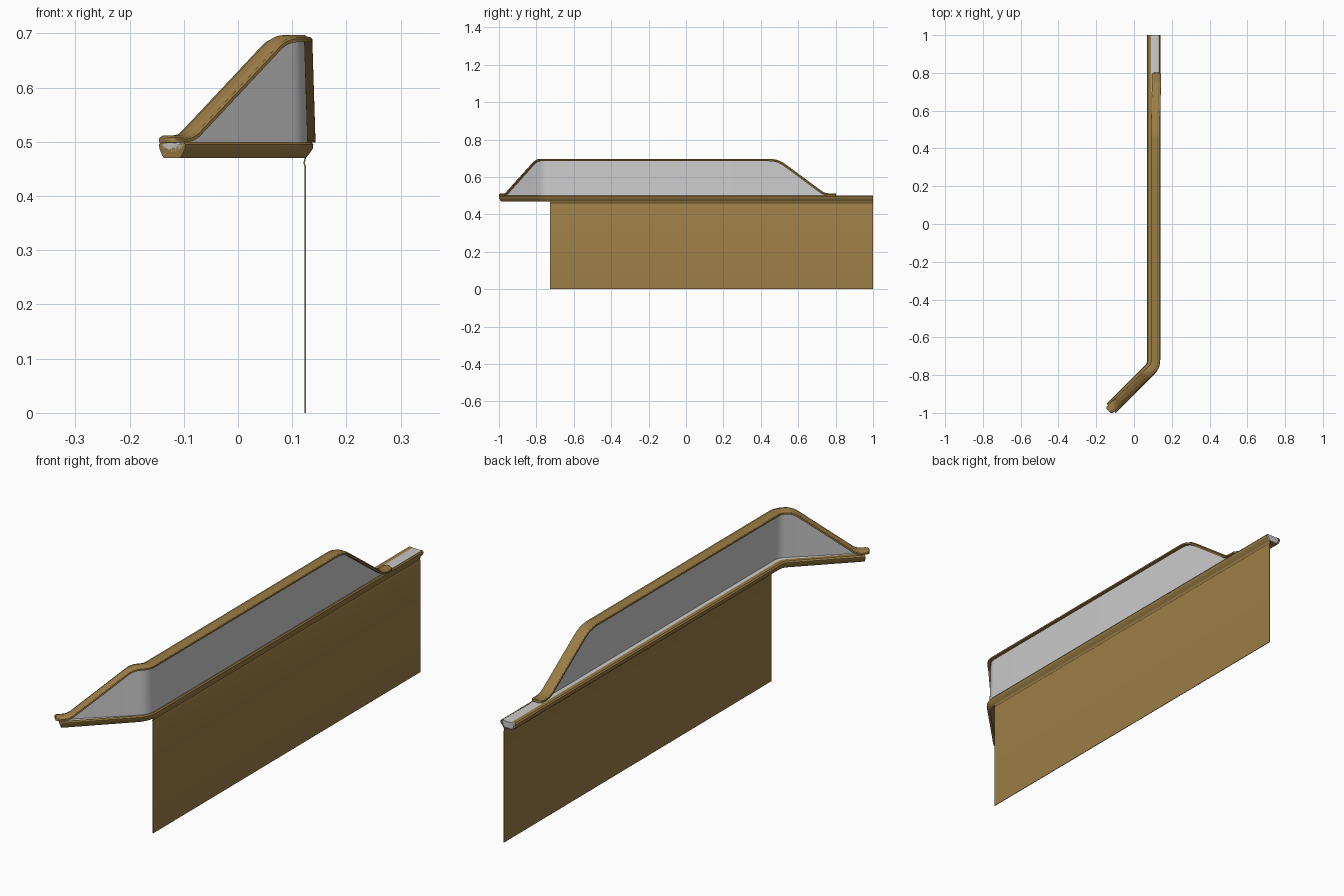
import bpy, bmesh, math
from mathutils import Vector

if "Cube" in bpy.data.objects:
    bpy.data.objects.remove(bpy.data.objects["Cube"])

brass = bpy.data.materials.new("bronze")
brass.diffuse_color = (0.33, 0.205, 0.06, 1)
brass.use_nodes = True
brass.node_tree.nodes["Principled BSDF"].inputs["Base Color"].default_value = brass.diffuse_color


def fillet(pts, radii, n=7):
    """Round each inner corner of a 3D polyline; radii are tangent lengths."""
    pts = [Vector(p) for p in pts]
    out = [pts[0]]
    for a, b, c, r in zip(pts, pts[1:], pts[2:], radii):
        p, q = b + (a - b).normalized() * r, b + (c - b).normalized() * r
        for i in range(n + 1):
            t = i / n
            out.append(p * (1 - t) ** 2 + b * 2 * t * (1 - t) + q * t * t)
    return out + [pts[-1]]


def frames(path):
    """Point, outward horizontal normal and upward normal at each station."""
    res = []
    for i, p in enumerate(path):
        t = Vector((0, 0, 0))
        if i:
            t += (p - path[i - 1]).normalized()
        if i < len(path) - 1:
            t += (path[i + 1] - p).normalized()
        t.normalize()
        n = Vector((t.y, -t.x, 0)).normalized()
        res.append((p, n, n.cross(t)))
    return res


def loft(name, rings, closed=True, caps=(True, True), mat=None):
    bm = bmesh.new()
    rows = [[bm.verts.new(v) for v in r] for r in rings]
    k = len(rows[0])
    for a, b in zip(rows, rows[1:]):
        for j in range(k if closed else k - 1):
            m = (j + 1) % k
            bm.faces.new((a[j], a[m], b[m], b[j]))
    if caps[0]:
        bm.faces.new(rows[0])
    if caps[1]:
        bm.faces.new(rows[-1][::-1])
    bmesh.ops.recalc_face_normals(bm, faces=bm.faces)
    me = bpy.data.meshes.new(name)
    bm.to_mesh(me)
    bm.free()
    ob = bpy.data.objects.new(name, me)
    bpy.context.collection.objects.link(ob)
    if mat:
        me.materials.append(mat)
    bpy.ops.object.select_all(action='DESELECT')
    ob.select_set(True)
    bpy.context.view_layer.objects.active = ob
    bpy.ops.object.shade_smooth_by_angle(angle=math.radians(30))
    return ob


def on_slope(y, z):
    return (y + 0.855, y, z)


# sill: bronze shell swept along the bent plan, grey core showing on top
sill_path = fillet([(-0.121, -0.976, 0), (0.105, -0.75, 0), (0.105, 1, 0)], [0.03])
sill_frames = frames(sill_path)
shell = [(-.014, .5), (-.030, .5), (-.035, .495), (-.034, .488), (-.028, .477), (-.022, .47),
         (.020, .47), (.028, .480), (.033, .488), (.034, .495), (.030, .5), (.026, .5)]
core = [(-.0145, .499), (-.028, .494), (-.020, .473), (.018, .473), (.028, .494), (.0265, .499)]


def plan_sweep(sec):
    return [[p + n * u + Vector((0, 0, z)) for u, z in sec] for p, n, _ in sill_frames]


loft("sill_shell", plan_sweep(shell), closed=False, caps=(True, False), mat=brass)
loft("sill_core", plan_sweep(core))

# upper edge line: low tip, rise, bend, long level run, fall, low end
edge = fillet([on_slope(-0.982, .503), on_slope(-0.955, .503), on_slope(-0.785, .688),
               (.105, -.75, .688), (.105, .49, .688), (.105, .74, .503), (.105, .79, .503)],
              [.022, .025, .022, .045, .03])


def lean(p):
    """Screen leans slightly outward towards its foot."""
    f = min(max((p.y + 0.98) / 0.25, 0), 1)
    return f * (0.014 - 0.006 * (p.z - 0.5) / 0.19)


edge_frames = frames(edge)
centre = [p + n * lean(p) for p, n, _ in edge_frames]

# glass screen between sill and edge line
rings = []
for p, n, _ in edge_frames:
    foot = Vector((p.x, p.y, 0.498))
    foot_c, top_c = foot + n * lean(foot), p + n * lean(p)
    rings.append([foot_c - n * .01, foot_c + n * .01, top_c + n * .01, top_c - n * .01])
loft("glass_screen", rings)

# moulded top rail with rounded ends
half = [(.024, -.004), (.024, .002), (.021, .005), (.015, .006), (.010, .009)]
section = half + [(-u, v) for u, v in reversed(half)]
stations = [(c, f[1], f[2], 1) for c, f in zip(centre, edge_frames)]


def round_end(index, other):
    c, n, up, _ = stations[index]
    d = (c - stations[other][0]).normalized()
    return [(c + d * a, n, up, s) for a, s in ((.004, .93), (.008, .78), (.011, .5))]


stations = round_end(0, 1)[::-1] + stations + round_end(-1, -2)
loft("top_rail", [[c + n * u * s + up * v for u, v in section] for c, n, up, s in stations],
     mat=brass)

# thin side panel with a small fold where it meets the sill
outer = [(.1255, 0), (.1255, .455), (.123, .461), (.126, .472)]
profile = outer + [(x - .0025, z) for x, z in reversed(outer)]
loft("side_panel", [[Vector((x, y, z)) for x, z in profile] for y in (-0.727, 1)], mat=brass)
